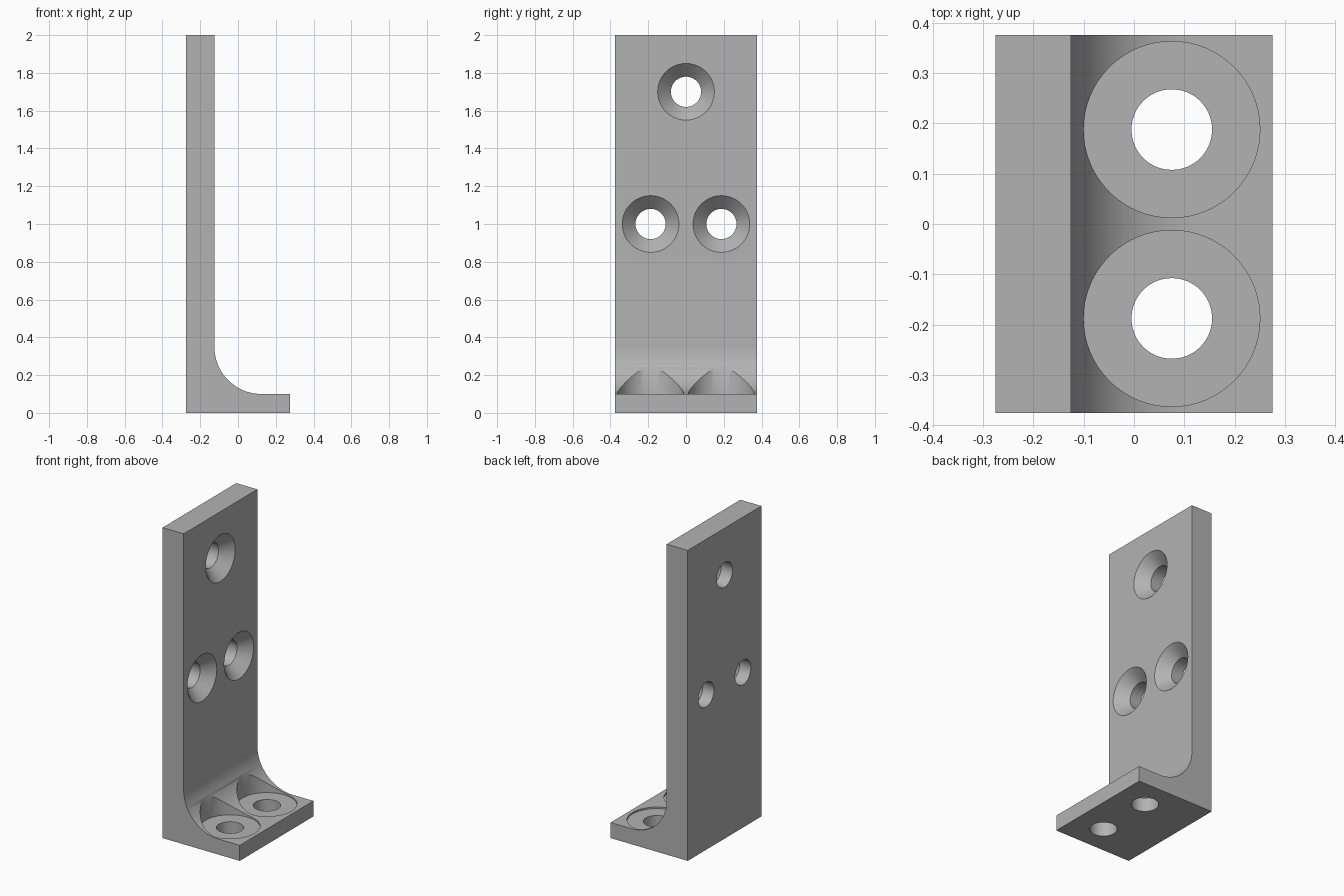
import bpy, math
from mathutils import Matrix

cube = bpy.data.objects.get("Cube")
if cube:
    bpy.data.objects.remove(cube, do_unlink=True)

# Single grey material
grey = bpy.data.materials.new("plain grey")
grey.use_nodes = True
colour = (0.45, 0.45, 0.45, 1)
grey.diffuse_color = colour
grey.node_tree.nodes["Principled BSDF"].inputs["Base Color"].default_value = colour


def mesh_object(name, verts, faces):
    mesh = bpy.data.meshes.new(name)
    mesh.from_pydata(verts, [], faces)
    mesh.materials.append(grey)
    obj = bpy.data.objects.new(name, mesh)
    bpy.context.collection.objects.link(obj)
    return obj


def extrude_profile(name, profile, half):
    """Extrude an (x, z) outline, listed counter-clockwise, along y."""
    n = len(profile)
    verts = [(x, y, z) for y in (-half, half) for x, z in profile]
    faces = [tuple(range(n)), tuple(reversed(range(n, 2 * n)))]
    faces += [(i, i + n, (i + 1) % n + n, (i + 1) % n) for i in range(n)]
    return mesh_object(name, verts, faces)


def lathe(name, profile, matrix, sides=64):
    """Closed solid turned about z from (radius, height) pairs, bottom up."""
    verts = [(r * math.cos(math.tau * i / sides), r * math.sin(math.tau * i / sides), h)
             for r, h in profile for i in range(sides)]
    rows = len(profile)
    faces = [tuple(reversed(range(sides))), tuple(range((rows - 1) * sides, rows * sides))]
    for k in range(rows - 1):
        for i in range(sides):
            j = (i + 1) % sides
            faces.append((k * sides + i, k * sides + j, (k + 1) * sides + j, (k + 1) * sides + i))
    obj = mesh_object(name, verts, faces)
    obj.data.transform(matrix)
    obj.hide_render = True
    return obj


# L-shaped bracket with a rounded inner corner
back, wall, toe = -0.275, -0.125, 0.275
base, radius, steps = 0.10, 0.25, 32
outline = [(back, 0), (toe, 0), (toe, base)]
for i in range(steps + 1):
    a = -math.pi / 2 * (1 + i / steps)
    outline.append((wall + radius + radius * math.cos(a), base + radius + radius * math.sin(a)))
outline += [(wall, 2), (back, 2)]
bracket = extrude_profile("angle_bracket", outline, 0.375)

# Countersunk holes through the upright, flaring toward +x
cutters = []
sink = [(0.08, -0.3), (0.08, -0.07), (0.15, 0), (0.15, 0.01)]
turn = Matrix.Rotation(math.pi / 2, 4, "Y")
for y, z in ((0, 1.7), (-0.1875, 1), (0.1875, 1)):
    cutters.append(lathe("countersink_cutter", sink, Matrix.Translation((wall, y, z)) @ turn))

# Flat-bottomed counterbored holes through the foot
bore = [(0.08, -0.1), (0.08, 0.09), (0.175, 0.09), (0.175, 0.6)]
for y in (-0.1875, 0.1875):
    cutters.append(lathe("counterbore_cutter", bore, Matrix.Translation((0.075, y, 0))))

# Cut the holes, then discard the cutters
bpy.ops.object.select_all(action="DESELECT")
bpy.context.view_layer.objects.active = bracket
bracket.select_set(True)
for cutter in cutters:
    cut = bracket.modifiers.new("hole", "BOOLEAN")
    cut.operation, cut.solver, cut.object = "DIFFERENCE", "EXACT", cutter
    bpy.ops.object.modifier_apply(modifier=cut.name)
    bpy.data.objects.remove(cutter, do_unlink=True)

bpy.ops.object.shade_smooth_by_angle(angle=math.radians(30))
